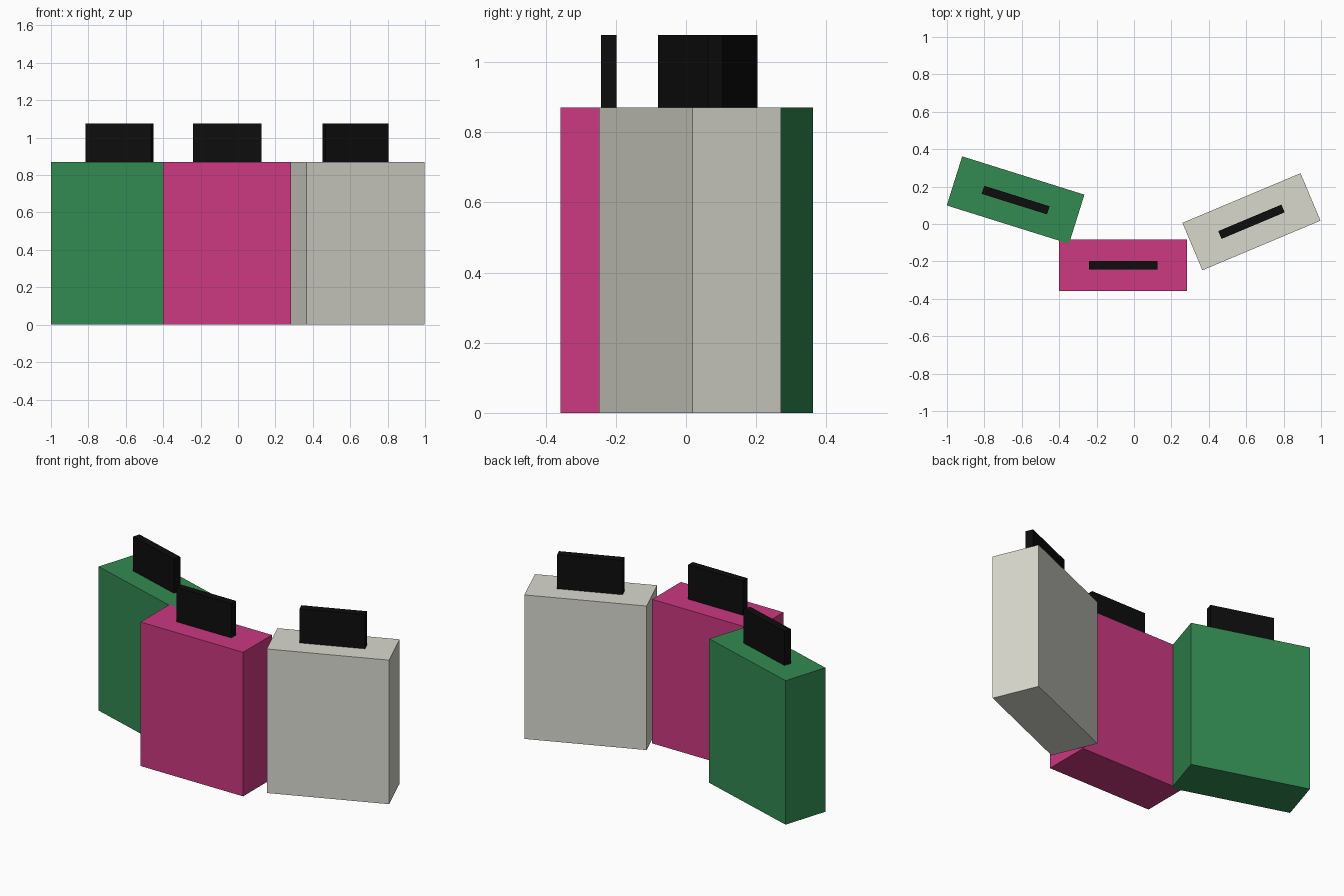
import bpy, bmesh, math
from mathutils import Matrix

if "Cube" in bpy.data.objects:
    bpy.data.objects.remove(bpy.data.objects["Cube"])


def srgb(r, g, b):
    f = lambda c: c / 12.92 if c <= 0.04045 else ((c + 0.055) / 1.055) ** 2.4
    return tuple(f(v / 255) for v in (r, g, b)) + (1.0,)


def material(name, rgb):
    m = bpy.data.materials.new(name)
    m.diffuse_color = srgb(*rgb)
    m.use_nodes = True
    m.node_tree.nodes["Principled BSDF"].inputs["Base Color"].default_value = m.diffuse_color
    return m


def box(name, size, z0, x, y, angle, mat):
    bm = bmesh.new()
    bmesh.ops.create_cube(bm, size=1.0)
    bm.transform(Matrix.Translation((0, 0, size[2] / 2)) @ Matrix.Diagonal((*size, 1)))
    me = bpy.data.meshes.new(name)
    bm.to_mesh(me)
    bm.free()
    me.materials.append(mat)
    ob = bpy.data.objects.new(name, me)
    ob.location = (x, y, z0)
    ob.rotation_euler.z = math.radians(angle)
    bpy.context.collection.objects.link(ob)


black = material("black", (13, 13, 13))
H = 0.87

# three cases, each with an upright black tab on top
cases = [
    ("green", (50, 138, 81), -0.633, 0.128, -17.4),
    ("pink", (204, 56, 129), -0.058, -0.22, 0),
    ("pale_grey", (216, 216, 206), 0.628, 0.012, 22.8),
]
for name, rgb, x, y, angle in cases:
    box(name + "_case", (0.685, 0.275, H), 0, x, y, angle, material(name, rgb))
    box(name + "_top_tab", (0.366, 0.045, 0.207), H, x, y, angle, black)
